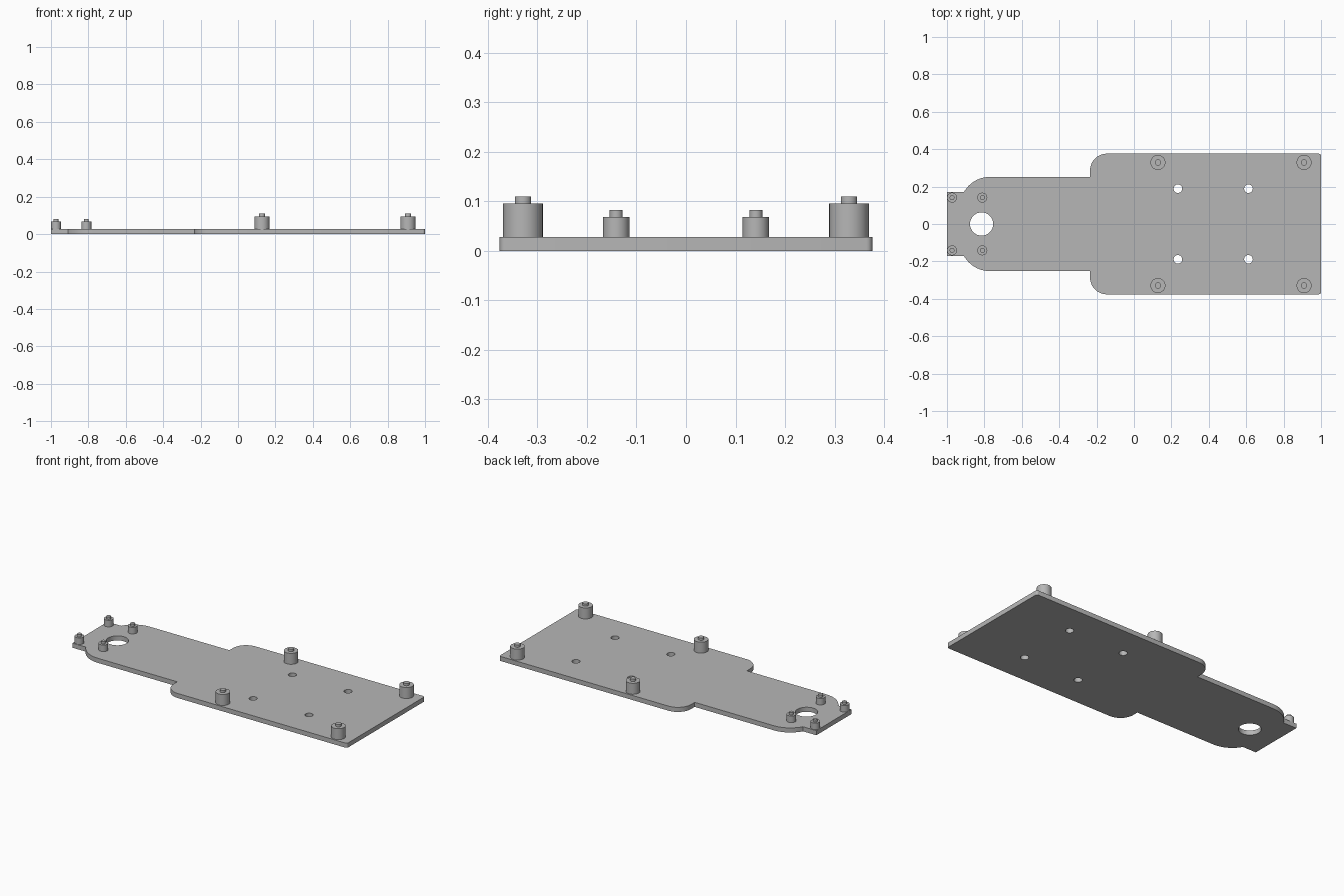
import bpy, bmesh
from math import sin, cos, pi, radians

cube = bpy.data.objects.get("Cube")
if cube:
    bpy.data.objects.remove(cube)

THICK = 0.028

grey = bpy.data.materials.new("plain_grey")
grey.use_nodes = True
colour = (0.47, 0.47, 0.47, 1)
grey.diffuse_color = colour
grey.node_tree.nodes["Principled BSDF"].inputs["Base Color"].default_value = colour


def arc(cx, cy, r, start, end, steps=12):
    """Points along a circular arc, angles in degrees."""
    angles = [radians(start + (end - start) * i / steps) for i in range(steps + 1)]
    return [(cx + r * cos(a), cy + r * sin(a)) for a in angles]


def smooth(obj):
    bpy.ops.object.select_all(action='DESELECT')
    obj.select_set(True)
    bpy.context.view_layer.objects.active = obj
    bpy.ops.object.shade_smooth_by_angle(angle=radians(30))


def add_mesh(name, bm):
    bmesh.ops.recalc_face_normals(bm, faces=bm.faces)
    mesh = bpy.data.meshes.new(name)
    bm.to_mesh(mesh)
    bm.free()
    mesh.materials.append(grey)
    obj = bpy.data.objects.new(name, mesh)
    bpy.context.collection.objects.link(obj)
    smooth(obj)
    return obj


def add_plate(name, outline, holes):
    """Fill an outline with round holes and give it thickness."""
    bm = bmesh.new()
    for loop in [outline] + holes:
        verts = [bm.verts.new((x, y, 0)) for x, y in loop]
        for a, b in zip(verts, verts[1:] + verts[:1]):
            bm.edges.new((a, b))
    bmesh.ops.triangle_fill(bm, edges=bm.edges[:], use_beauty=True)
    top = bmesh.ops.extrude_face_region(bm, geom=bm.faces[:], use_keep_orig=True)
    moved = [g for g in top["geom"] if isinstance(g, bmesh.types.BMVert)]
    bmesh.ops.translate(bm, verts=moved, vec=(0, 0, THICK))
    return add_mesh(name, bm)


def add_standoff(name, x, y, radius, shoulder, pin_radius, top):
    """Turned post with a narrower locating pin, as a stepped profile."""
    profile = [(radius, THICK), (radius, shoulder), (pin_radius, shoulder), (pin_radius, top)]
    sides = 40
    bm = bmesh.new()
    rings = [[bm.verts.new((x + r * cos(2 * pi * i / sides), y + r * sin(2 * pi * i / sides), z))
              for i in range(sides)] for r, z in profile]
    for low, high in zip(rings, rings[1:]):
        for i in range(sides):
            j = (i + 1) % sides
            bm.faces.new((low[i], low[j], high[j], high[i]))
    bm.faces.new(rings[0][::-1])
    bm.faces.new(rings[-1])
    return add_mesh(name, bm)


# Base plate: one half of the outline, mirrored across the long axis
half = arc(0.988, 0.364, 0.012, 0, 90, 4)
half += arc(-0.145, 0.286, 0.09, 90, 180)
half += [(-0.235, 0.252)]
half += arc(-0.77, 0.092, 0.16, 90, 151)
half += [(-0.91, 0.17), (-1, 0.17)]
outline = half + [(x, -y) for x, y in reversed(half)]

# Cable opening and four screw holes
holes = [arc(-0.815, 0, 0.062, 0, 352.5, 47)]
for x in (0.235, 0.612):
    for y in (-0.189, 0.189):
        holes.append(arc(x, y, 0.023, 0, 345, 23))
add_plate("base_plate", outline, holes)

# Standoffs in mirrored pairs
for side, s in (("left", 1), ("right", -1)):
    for x, place in ((0.128, "inner"), (0.909, "outer")):
        add_standoff(f"large_standoff_{place}_{side}", x, s * 0.329, 0.04, 0.095, 0.0165, 0.109)
    for x, place in ((-0.973, "outer"), (-0.811, "inner")):
        add_standoff(f"small_standoff_{place}_{side}", x, s * 0.141, 0.0265, 0.068, 0.013, 0.082)
